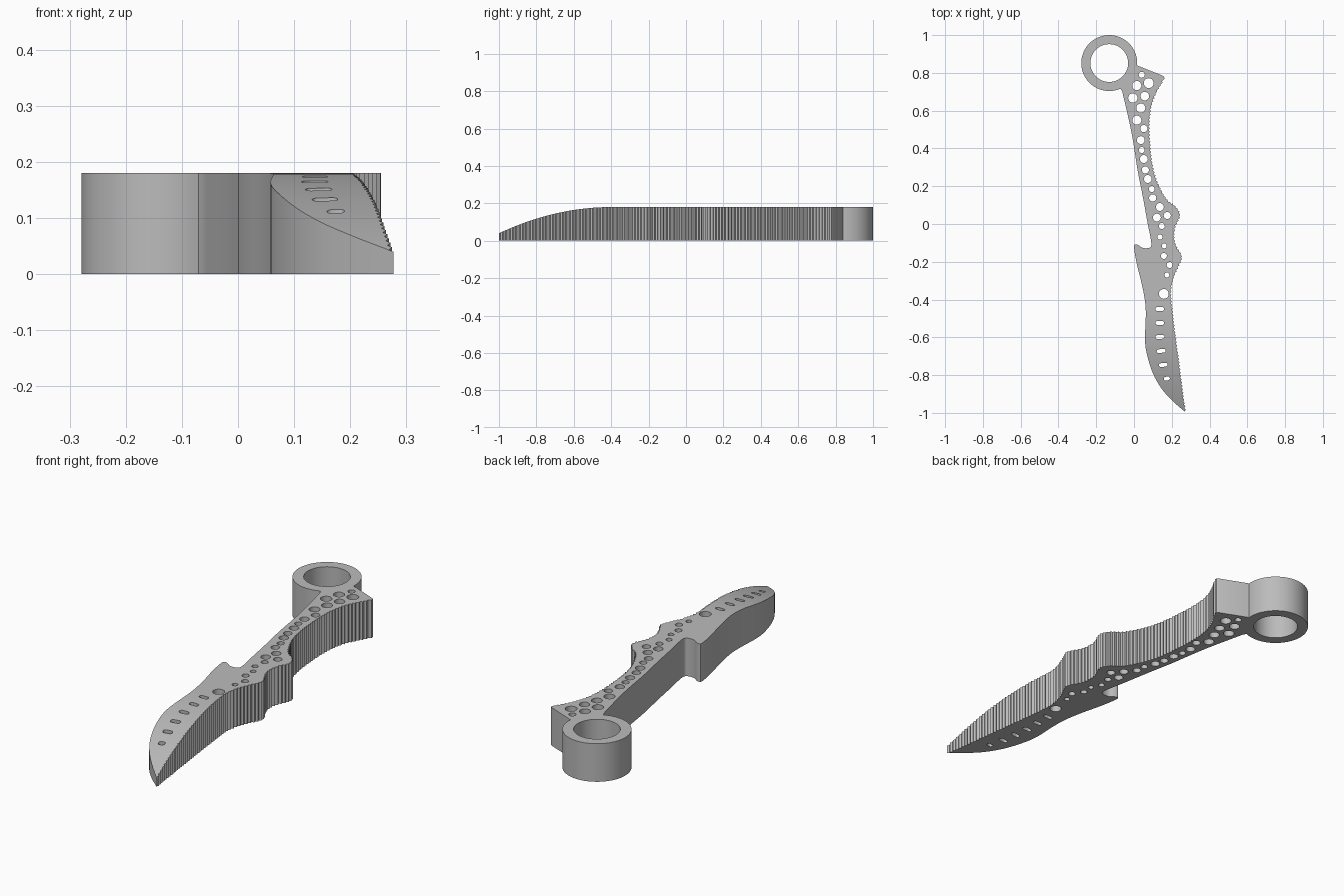
import bpy, bmesh, math
from mathutils import Vector

if "Cube" in bpy.data.objects:
    bpy.data.objects.remove(bpy.data.objects["Cube"])

THICK = 0.18
RING = Vector((-0.131, 0.852))


def smooth_path(pts, steps):
    """Catmull-Rom curve through the given points."""
    p = [Vector(q) for q in pts]
    p = [2 * p[0] - p[1]] + p + [2 * p[-1] - p[-2]]
    out = []
    for a, b, c, d in zip(p, p[1:], p[2:], p[3:]):
        for i in range(steps):
            t = i / steps
            out.append(0.5 * (2 * b + (c - a) * t + (2 * a - 5 * b + 4 * c - d) * t * t
                              + (3 * b - a - 3 * c + d) * t ** 3))
    return out + [p[-2]]


def serrate(path, pitch, depth):
    """Resample a path evenly and push every second point inward."""
    out, travelled, target = [], 0.0, 0.0
    for a, b in zip(path, path[1:]):
        seg = (b - a).length
        while target <= travelled + seg:
            n = (b - a).normalized()
            inward = Vector((-n.y, n.x)) * (depth if len(out) % 2 else 0)
            out.append(a.lerp(b, (target - travelled) / seg) + inward)
            target += pitch / 2
        travelled += seg
    return out


def arc(center, r, start, end, n):
    return [center + Vector((math.cos(t), math.sin(t))) * r for t in
            (math.radians(start + (end - start) * i / n) for i in range(n + 1))]


def slot(x, y, half, r, tilt):
    """Rounded slot outline."""
    d = Vector((math.cos(tilt), math.sin(tilt))) * (half - r)
    deg, c = math.degrees(tilt), Vector((x, y))
    return arc(c + d, r, deg - 90, deg + 90, 8) + arc(c - d, r, deg + 90, deg + 270, 8)


# Plain edge: handle back, finger notch and blade belly
plain_edge = smooth_path([
    (-.062, .70), (-.043, .62), (-.017, .503), (0, .407), (.02, .28), (.047, .143),
    (.073, 0), (.089, -.08), (.091, -.115), (.078, -.127), (.047, -.127), (.025, -.113),
    (.007, -.108), (0, -.125), (.015, -.212), (.041, -.317), (.06, -.423), (.062, -.51),
    (.058, -.61), (.068, -.688), (.1, -.79), (.147, -.873), (.21, -.942), (.277, -1)], 4)

# Toothed edge: blade spine, finger bumps and grip
toothed_edge = serrate(smooth_path([
    (.277, -1), (.263, -.905), (.242, -.74), (.221, -.582), (.205, -.45), (.198, -.36),
    (.21, -.291), (.232, -.238), (.255, -.185), (.248, -.153), (.226, -.116), (.215, -.07),
    (.221, -.016), (.243, .032), (.242, .063), (.216, .1), (.179, .127), (.152, .169),
    (.12, .238), (.1, .317), (.088, .423), (.084, .53), (.094, .62), (.12, .693),
    (.157, .757)], 8), 0.018, 0.007)

# Pommel corner and finger ring close the outline
pommel = [Vector(p) for p in ((.161, .768), (.16, .778), (.152, .785), (.035, .832))]
outline = plain_edge + toothed_edge[1:] + pommel + arc(RING, 0.148, -5, 294, 60)

# Round holes: x, y, radius
holes = [
    (.041, .79, .016), (.078, .746, .026), (.015, .733, .024), (.057, .677, .023),
    (-.006, .667, .025), (.036, .614, .024), (.015, .55, .024), (.052, .505, .019),
    (.036, .444, .021), (.041, .392, .016), (.052, .344, .021), (.06, .286, .019),
    (.073, .238, .021), (.094, .185, .016), (.099, .138, .019), (.137, .09, .021),
    (.176, .045, .019), (.121, .034, .021), (.147, -.011, .016), (.137, -.069, .014),
    (.16, -.116, .013), (.158, -.169, .016), (.189, -.217, .016), (.174, -.27, .013),
    (.158, -.37, .026)]
# Blade slots: x, y, half length, tilt
slots = [(.137, -.45, .023, 0), (.137, -.524, .023, 0), (.137, -.598, .024, .05),
         (.144, -.672, .024, .12), (.155, -.746, .023, .1), (.174, -.818, .016, .15)]

loops = [outline, arc(RING, 0.1, 0, 360, 60)[:-1]]
loops += [arc(Vector((x, y)), r, 0, 360, 20)[:-1] for x, y, r in holes]
loops += [slot(x, y, h, .010, t) for x, y, h, t in slots]

# Extrude the pierced outline into a plate
curve = bpy.data.curves.new("knife_outline", 'CURVE')
curve.dimensions, curve.fill_mode, curve.extrude = '2D', 'BOTH', THICK / 2
for pts in loops:
    sp = curve.splines.new('POLY')
    sp.points.add(len(pts) - 1)
    for p, q in zip(sp.points, pts):
        p.co = (q.x, q.y, 0, 1)
    sp.use_cyclic_u = True
knife = bpy.data.objects.new("knife_body", curve)
bpy.context.collection.objects.link(knife)
bpy.context.view_layer.objects.active = knife
knife.select_set(True)
bpy.ops.object.convert(target='MESH')
knife = bpy.context.view_layer.objects.active

# Slice the blade and lower its top along a curve to the tip
bm = bmesh.new()
bm.from_mesh(knife.data)
bmesh.ops.remove_doubles(bm, verts=bm.verts, dist=1e-5)
for i in range(24):
    bmesh.ops.bisect_plane(bm, geom=bm.verts[:] + bm.edges[:] + bm.faces[:], dist=1e-6,
                           plane_co=(0, -0.4 - 0.025 * i, 0), plane_no=(0, 1, 0))
for v in bm.verts:
    drop = 0.14 * (max(0, -0.4 - v.co.y) / 0.6) ** 2
    v.co.z = THICK - drop if v.co.z > 0 else 0
bmesh.ops.recalc_face_normals(bm, faces=bm.faces)
bm.to_mesh(knife.data)
bm.free()

# Plain grey colour
grey = bpy.data.materials.new("grey")
grey.diffuse_color = (0.5, 0.5, 0.5, 1)
grey.use_nodes = True
grey.node_tree.nodes["Principled BSDF"].inputs["Base Color"].default_value = grey.diffuse_color
knife.data.materials.clear()
knife.data.materials.append(grey)
bpy.ops.object.shade_smooth_by_angle(angle=math.radians(30))
